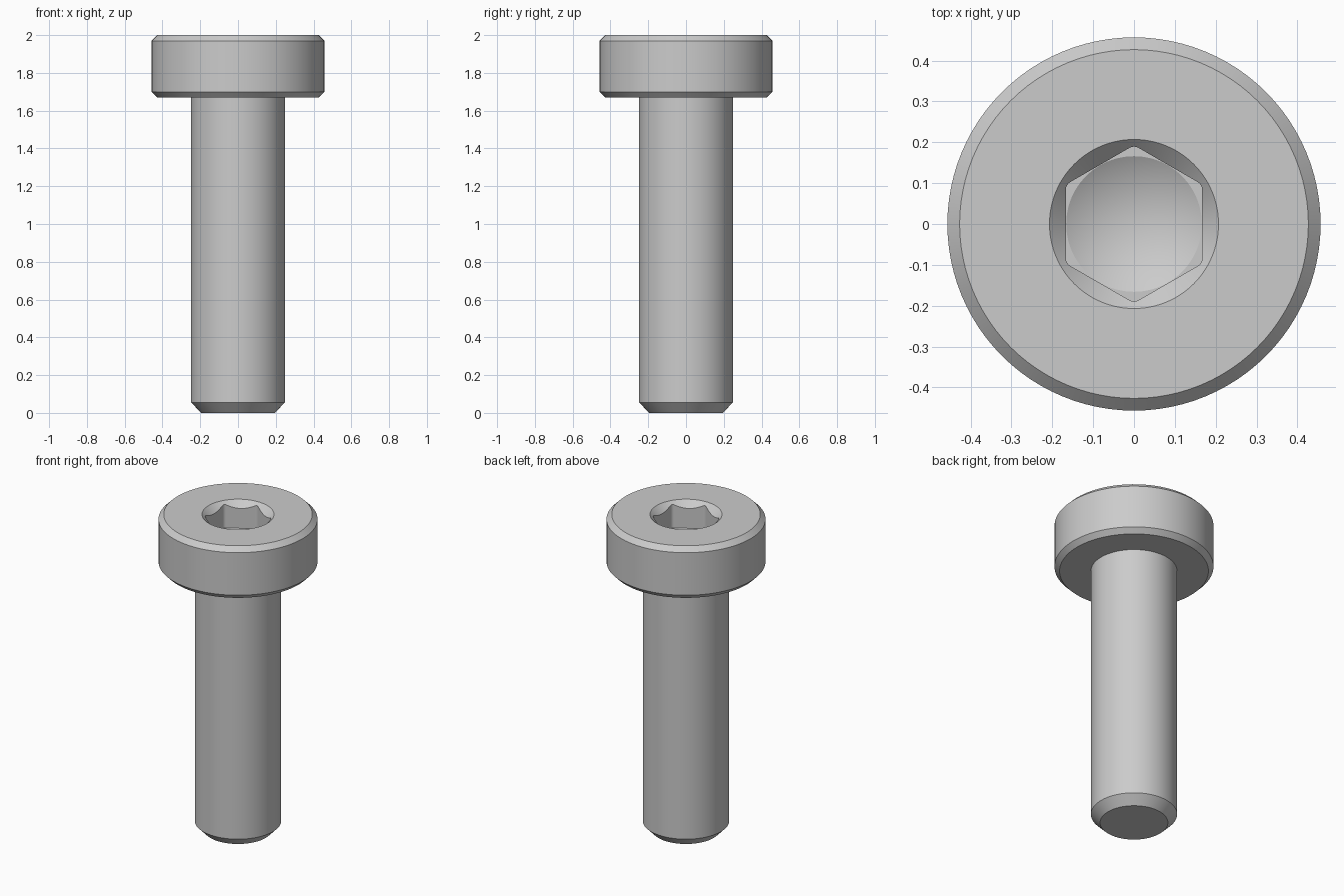
import bpy
import bmesh
from math import cos, sin, tan, pi, radians

SEGMENTS = 96
TOP = 2.0
SOCKET_FLOOR = 1.834
APOTHEM = 0.167
CORNER_RADIUS = 0.022

if "Cube" in bpy.data.objects:
    bpy.data.objects.remove(bpy.data.objects["Cube"], do_unlink=True)


def add_object(name, bm):
    bmesh.ops.recalc_face_normals(bm, faces=bm.faces)
    mesh = bpy.data.meshes.new(name)
    bm.to_mesh(mesh)
    bm.free()
    obj = bpy.data.objects.new(name, mesh)
    bpy.context.collection.objects.link(obj)
    return obj


def lathe(name, profile):
    """Closed solid of revolution from (radius, height) points, bottom to top."""
    bm = bmesh.new()
    rings = []
    for r, z in profile:
        if r == 0:
            rings.append([bm.verts.new((0, 0, z))] * SEGMENTS)
        else:
            angles = [2 * pi * i / SEGMENTS for i in range(SEGMENTS)]
            rings.append([bm.verts.new((r * cos(a), r * sin(a), z)) for a in angles])
    for low, high in zip(rings, rings[1:]):
        for i in range(SEGMENTS):
            j = (i + 1) % SEGMENTS
            corners = dict.fromkeys((low[i], low[j], high[j], high[i]))
            bm.faces.new(list(corners))
    for (r, z), ring in ((profile[0], rings[0]), (profile[-1], rings[-1])):
        if r > 0:
            bm.faces.new(ring)
    return add_object(name, bm)


def hex_prism(name, bottom, top):
    """Six-sided prism with softly rounded corners, pointing along y."""
    bm = bmesh.new()
    centre = (APOTHEM - CORNER_RADIUS) / cos(pi / 6)
    outline = []
    for k in range(6):
        a = pi / 2 + k * pi / 3
        for step in range(5):
            b = a + radians(-30 + 15 * step)
            outline.append((centre * cos(a) + CORNER_RADIUS * cos(b),
                            centre * sin(a) + CORNER_RADIUS * sin(b)))
    base = bm.faces.new([bm.verts.new((x, y, bottom)) for x, y in outline])
    extruded = bmesh.ops.extrude_face_region(bm, geom=[base], use_keep_orig=True)
    for item in extruded["geom"]:
        if isinstance(item, bmesh.types.BMVert):
            item.co.z = top
    return add_object(name, bm)


# Shaft and head in one turned profile with chamfered edges
screw = lathe("screw", [
    (0.195, 0), (0.248, 0.055), (0.248, 1.67),
    (0.428, 1.67), (0.457, 1.7), (0.457, 1.97), (0.427, TOP),
])

# Socket: countersink, hexagonal recess and conical drill point
drill = APOTHEM - 0.001
cutters = [
    lathe("countersink_cutter", [(0.1, TOP - 0.107), (0.257, TOP + 0.05)]),
    hex_prism("hex_cutter", SOCKET_FLOOR, TOP + 0.1),
    lathe("drill_cutter", [(0, SOCKET_FLOOR - drill * tan(pi / 6)),
                           (drill, SOCKET_FLOOR), (drill, SOCKET_FLOOR + 0.04)]),
]
bpy.ops.object.select_all(action="DESELECT")
bpy.context.view_layer.objects.active = screw
screw.select_set(True)
for cutter in cutters:
    cutter.hide_render = True
    cut = screw.modifiers.new(cutter.name, "BOOLEAN")
    cut.operation = "DIFFERENCE"
    cut.solver = "EXACT"
    cut.object = cutter
    bpy.ops.object.modifier_apply(modifier=cut.name)
    bpy.data.objects.remove(cutter, do_unlink=True)

# Steel colour
steel = bpy.data.materials.new("steel grey")
steel.use_nodes = True
colour = (0.6, 0.6, 0.6, 1)
steel.diffuse_color = colour
steel.node_tree.nodes["Principled BSDF"].inputs["Base Color"].default_value = colour
screw.data.materials.clear()
screw.data.materials.append(steel)

# Smooth turned surfaces with crisp chamfer and socket edges
bpy.ops.object.shade_smooth_by_angle(angle=radians(25))
weighted = screw.modifiers.new("even_shading", "WEIGHTED_NORMAL")
weighted.keep_sharp = True
